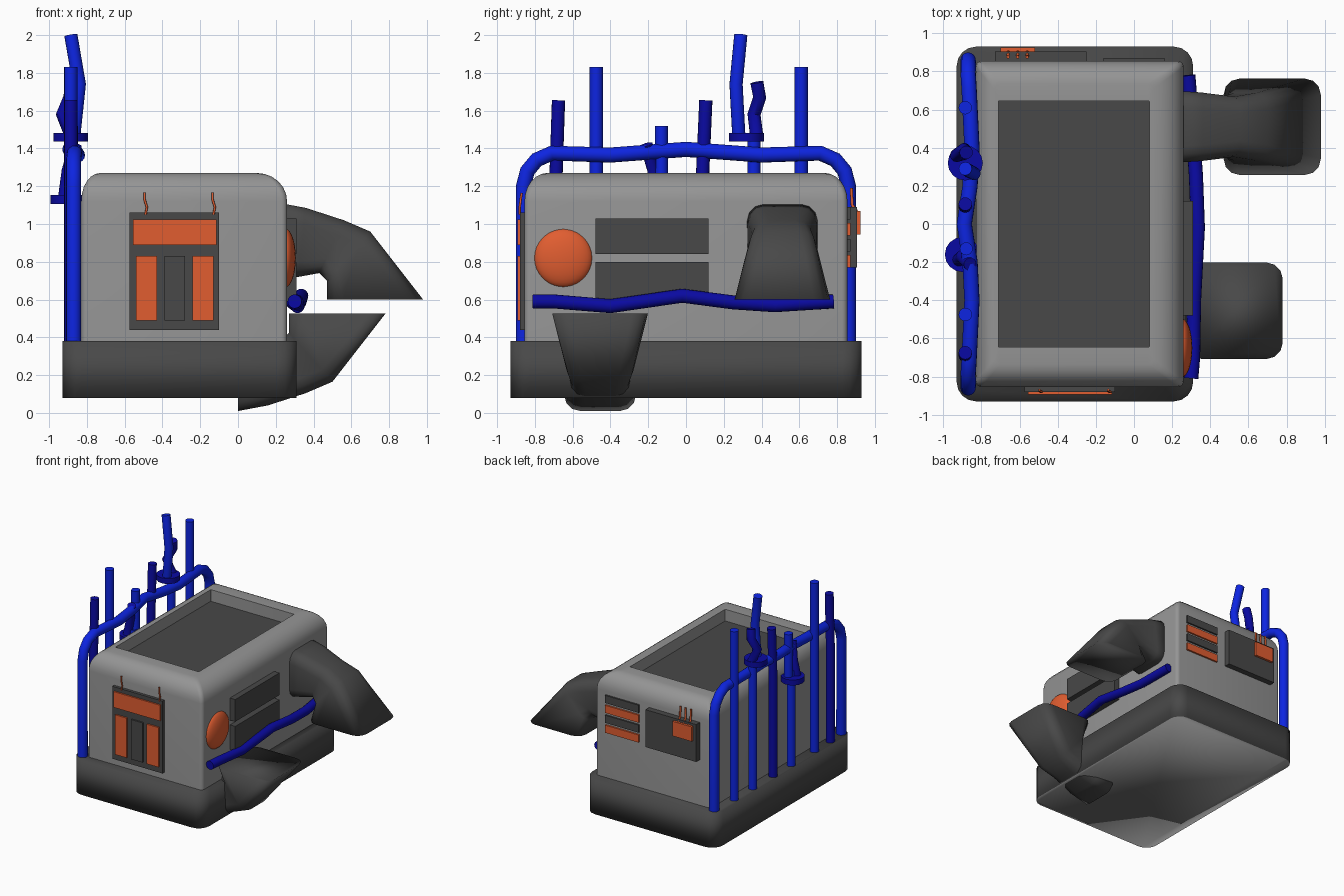
import bpy, bmesh, math
from mathutils import Vector

cube = bpy.data.objects.get("Cube")
if cube:
    bpy.data.objects.remove(cube, do_unlink=True)


def material(name, rgb):
    m = bpy.data.materials.new(name)
    m.use_nodes = True
    m.diffuse_color = (*rgb, 1)
    m.node_tree.nodes["Principled BSDF"].inputs["Base Color"].default_value = (*rgb, 1)
    return m


GREY = material("hull grey", (0.3, 0.3, 0.3))
DARK = material("dark grey", (0.065, 0.065, 0.065))
ORANGE = material("orange", (0.75, 0.11, 0.03))
BLUE = material("bright blue", (0.004, 0.018, 0.75))
NAVY = material("deep blue", (0.003, 0.003, 0.36))


def finish(obj, angle=42):
    bpy.ops.object.select_all(action="DESELECT")
    obj.select_set(True)
    bpy.context.view_layer.objects.active = obj
    if obj.type == "CURVE":
        bpy.ops.object.convert(target="MESH")
    if angle:
        bpy.ops.object.shade_smooth_by_angle(angle=math.radians(angle))
    return bpy.context.view_layer.objects.active


def add_mesh(name, bm, mat, angle=42):
    bmesh.ops.recalc_face_normals(bm, faces=bm.faces)
    mesh = bpy.data.meshes.new(name)
    bm.to_mesh(mesh)
    bm.free()
    mesh.materials.append(mat)
    obj = bpy.data.objects.new(name, mesh)
    bpy.context.collection.objects.link(obj)
    return finish(obj, angle)


def outline(hu, hv, r, steps=4):
    """Rounded rectangle as a list of flat points."""
    pts = []
    for q, (su, sv) in enumerate([(1, 1), (-1, 1), (-1, -1), (1, -1)]):
        for i in range(steps + 1):
            a = math.pi / 2 * (q + i / steps)
            pts.append((su * (hu - r) + r * math.cos(a), sv * (hv - r) + r * math.sin(a)))
    return pts


def loft(name, rings, mat, angle=42):
    bm = bmesh.new()
    loops = [[bm.verts.new(p) for p in ring] for ring in rings]
    for a, b in zip(loops, loops[1:]):
        for i in range(len(a)):
            j = (i + 1) % len(a)
            bm.faces.new((a[i], a[j], b[j], b[i]))
    bm.faces.new(loops[0])
    bm.faces.new(loops[-1])
    return add_mesh(name, bm, mat, angle)


def flat_ring(x0, x1, hy, z, r):
    return [((x0 + x1) / 2 + u, v, z) for u, v in outline((x1 - x0) / 2, hy, r)]


def box(name, xs, ys, zs, mat):
    bm = bmesh.new()
    bmesh.ops.create_cube(bm, size=1)
    for v in bm.verts:
        v.co = [(lo + hi) / 2 + c * (hi - lo) for c, (lo, hi) in zip(v.co, (xs, ys, zs))]
    return add_mesh(name, bm, mat, 0)


def tube(name, pts, radius, mat):
    cu = bpy.data.curves.new(name, "CURVE")
    cu.dimensions = "3D"
    cu.bevel_depth = radius
    cu.bevel_resolution = 6
    cu.use_fill_caps = True
    sp = cu.splines.new("POLY")
    sp.points.add(len(pts) - 1)
    for p, co in zip(sp.points, pts):
        p.co = (*co, 1)
    cu.materials.append(mat)
    obj = bpy.data.objects.new(name, cu)
    bpy.context.collection.objects.link(obj)
    return finish(obj)


def mirror_path(half):
    """Complete a path of (x, y, z) points from its -y half, ending at y = 0."""
    return half + [(x, -y, z) for x, y, z in reversed(half[:-1])]


# Base skirt, with a pale underside
base = loft("base", [flat_ring(-0.93, 0.31, 0.93, z, 0.1) for z in (0.08, 0.38)], DARK, 180)
base.data.materials.append(GREY)
for f in base.data.polygons:
    if f.normal.z < -0.9:
        f.material_index = 1

# Main hull with a rounded top and a sunken roof panel
hull_rings = [flat_ring(-0.83, 0.26, 0.855, 0.1, 0.03)]
for i in range(7):
    a = math.pi / 2 * i / 6
    t = 1 - math.cos(a)
    hull_rings.append(flat_ring(-0.83 + 0.1 * t, 0.26 - 0.16 * t, 0.855 - 0.12 * t,
                                1.12 + 0.15 * math.sin(a), 0.03))
for z in (1.27, 1.17):
    hull_rings.append(flat_ring(-0.71, 0.08, 0.645, z, 0.002))
hull = loft("hull", hull_rings, GREY)
hull.data.materials.append(DARK)
hull.data.polygons[len(hull.data.polygons) - 1].material_index = 1


# Scoop arms: one turned down, one turned up
def arm(name, shift_x, centre_y, flip):
    sections = [((0.2, 0.7), (0.2, 1.115), 0.19), ((0.32, 0.72), (0.36, 1.085), 0.18),
                ((0.43, 0.74), (0.56, 1.02), 0.158), ((0.47, 0.7), (0.7, 0.96), 0.178),
                ((0.47, 0.6), (0.98, 0.6), 0.253)]
    rings = []
    for low, high, width in sections:
        b, t = Vector((low[0], 0, low[1])), Vector((high[0], 0, high[1]))
        axis = (t - b) / 2
        h = axis.length
        ring = []
        for u, v in outline(width, h, 0.085, 3):
            p = (b + t) / 2 + axis * (v / h)
            ring.append((p.x + shift_x, centre_y + u, 1.125 - p.z if flip else p.z))
        rings.append(ring)
    loft(name, rings, DARK, 180)


arm("upper_arm", 0, 0.51, False)
arm("lower_arm", -0.2, -0.455, True)

# Side details: lamp, two panels and a hose
bm = bmesh.new()
bmesh.ops.create_uvsphere(bm, u_segments=32, v_segments=16, radius=0.155)
for v in bm.verts:
    v.co = (0.25 + v.co.x * 0.36, v.co.y - 0.65, v.co.z + 0.82)
add_mesh("side_lamp", bm, ORANGE)
for name, zs in (("upper", (0.84, 1.03)), ("lower", (0.59, 0.8))):
    box(name + "_side_panel", (0.25, 0.31), (-0.48, 0.12), zs, DARK)
tube("side_hose", [(0.3, -0.81, 0.59), (0.31, -0.7, 0.59), (0.315, -0.4, 0.565),
                   (0.335, -0.02, 0.62), (0.325, 0.25, 0.585), (0.31, 0.47, 0.57),
                   (0.285, 0.78, 0.59)], 0.037, NAVY)

# Front control panel
box("front_panel", (-0.575, -0.1), (-0.88, -0.84), (0.44, 1.06), DARK)
box("front_header", (-0.555, -0.115), (-0.893, -0.87), (0.89, 1.025), ORANGE)
for name, x, mat in (("left_front", -0.24, ORANGE), ("middle_front", -0.39, DARK),
                     ("right_front", -0.54, ORANGE)):
    box(name + "_strip", (x, x + 0.11), (-0.893, -0.87), (0.49, 0.83), mat)
for name, x in (("right", -0.49), ("left", -0.13)):
    tube(name + "_front_wire", [(x, -0.88, 1.05), (x + 0.008, -0.88, 1.09),
                                (x - 0.005, -0.875, 1.13), (x - 0.005, -0.87, 1.165)],
         0.006, ORANGE)

# Back panel with a socket, and vent bars
box("back_panel", (-0.73, -0.25), (0.84, 0.905), (0.77, 1.09), DARK)
box("back_socket", (-0.7, -0.52), (0.89, 0.925), (0.945, 1.07), ORANGE)
for i in range(3):
    x = -0.66 + i * 0.05
    tube(f"socket_wire_{i + 1}", [(x, 0.915, 1.05), (x, 0.88, 1.1), (x, 0.875, 1.19)],
         0.008, ORANGE)
for i in range(4):
    z = 0.77 + i * 0.085
    box(f"vent_bar_{i + 1}", (-0.16, 0.16), (0.84, 0.87), (z, z + 0.065),
        DARK if i % 2 else ORANGE)

# Cage rail
tube("cage_rail", mirror_path([
    (-0.87, -0.86, 0.36), (-0.87, -0.86, 1.2), (-0.87, -0.84, 1.28), (-0.87, -0.79, 1.34),
    (-0.865, -0.71, 1.375), (-0.85, -0.4, 1.365), (-0.86, -0.2, 1.38), (-0.89, 0, 1.395)]),
    0.04, BLUE)

# Cage bars
bars = [("first", -0.69, -0.675, 1.655, NAVY), ("second", -0.475, -0.475, 1.83, BLUE),
        ("third", -0.16, -0.16, 1.13, BLUE), ("fourth", 0.085, 0.105, 1.655, NAVY),
        ("fifth", 0.36, 0.36, 1.45, BLUE), ("sixth", 0.61, 0.61, 1.83, BLUE)]
for name, y0, y1, top, mat in bars:
    tube(name + "_bar", [(-0.885, y0, 0.36), (-0.885, y0, 1.2), (-0.885, y1, top)], 0.035, mat)

# Collars with branching pipes
for name, x, y, z in (("high", -0.885, 0.32, 1.46), ("low", -0.9, -0.16, 1.13)):
    tube(name + "_collar", [(x, y, z - 0.023), (x, y, z + 0.023)], 0.092, NAVY)
tube("high_pipe_tall", [(-0.87, 0.28, 1.46), (-0.84, 0.265, 1.74), (-0.885, 0.29, 2.0)],
     0.035, BLUE)
tube("high_pipe_short", [(-0.88, 0.375, 1.46), (-0.93, 0.36, 1.58), (-0.89, 0.39, 1.67),
                         (-0.88, 0.375, 1.75)], 0.035, NAVY)
tube("low_pipe_tall", [(-0.88, -0.13, 1.13), (-0.88, -0.13, 1.52)], 0.034, BLUE)
tube("low_pipe_short", [(-0.92, -0.19, 1.13), (-0.9, -0.17, 1.28), (-0.86, -0.21, 1.42)],
     0.034, NAVY)
